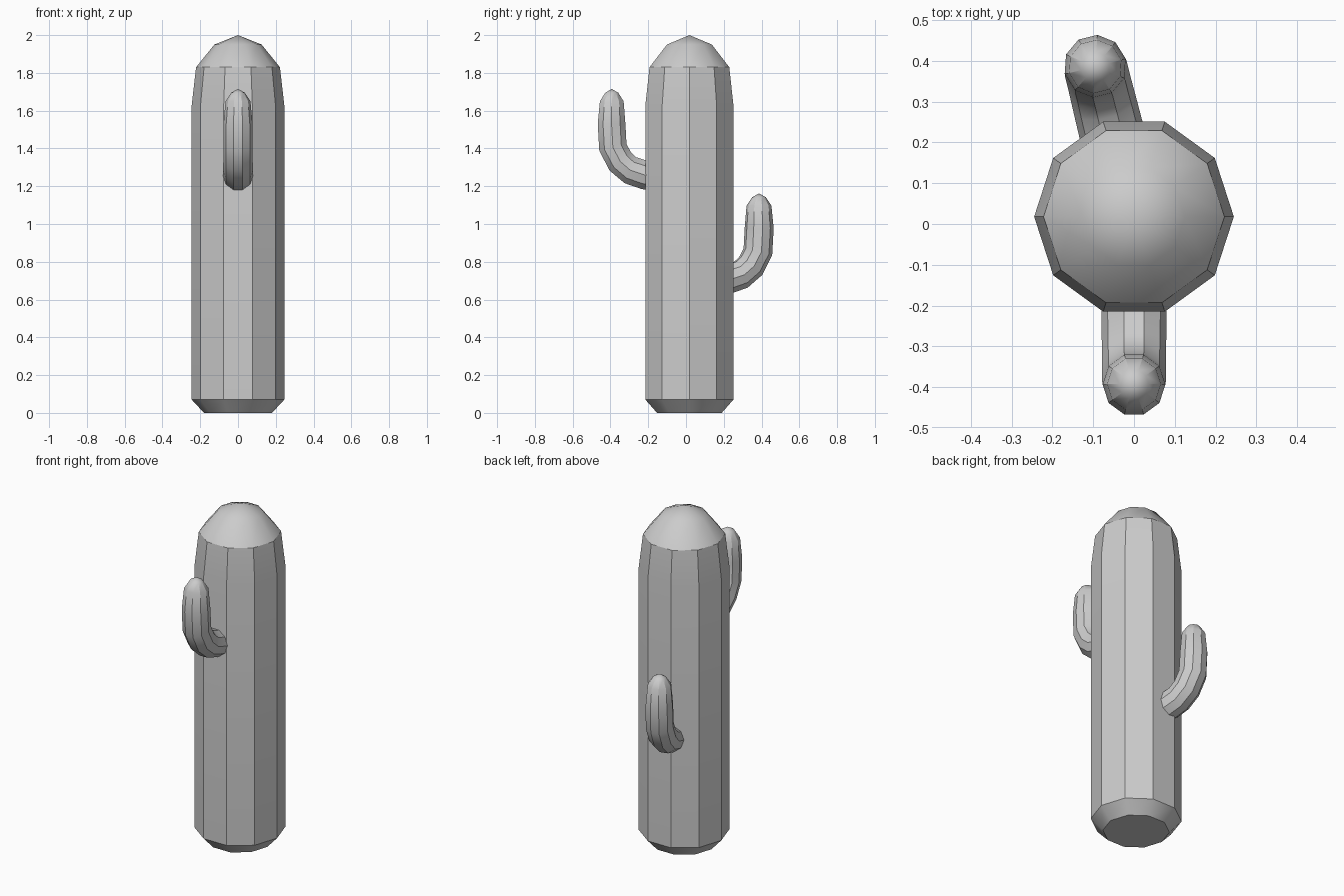
import bpy, bmesh, math
from mathutils import Vector, Matrix

if "Cube" in bpy.data.objects:
    bpy.data.objects.remove(bpy.data.objects["Cube"])

SIDES = 10


def ring_tube(name, rings, rot=0.0, offset=(0, 0, 0), cap_start=True):
    """Skin ten-sided rings along a path in the YZ plane.
    Each ring is (y, z, radius, tilt); tilt 90 points straight up. Radius 0 is a tip."""
    bm = bmesh.new()
    prev = None
    for y, z, r, tilt in rings:
        t = math.radians(tilt)
        side = Vector((1, 0, 0))
        up = Vector((0, math.sin(t), math.cos(t)))
        c = Vector((0, y, z))
        if r == 0:
            cur = [bm.verts.new(c)]
        else:
            cur = [bm.verts.new(c + r * (math.cos(a) * side + math.sin(a) * up))
                   for a in (2 * math.pi * i / SIDES for i in range(SIDES))]
        if prev is None:
            if cap_start:
                bm.faces.new(cur)
        else:
            for i in range(SIDES):
                j = (i + 1) % SIDES
                if len(cur) == 1:
                    bm.faces.new((prev[i], prev[j], cur[0]))
                else:
                    bm.faces.new((prev[i], prev[j], cur[j], cur[i]))
        prev = cur
    bmesh.ops.transform(bm, matrix=Matrix.Translation(offset) @ Matrix.Rotation(rot, 4, 'Z'),
                        verts=bm.verts)
    bmesh.ops.recalc_face_normals(bm, faces=bm.faces)
    me = bpy.data.meshes.new(name)
    bm.to_mesh(me)
    bm.free()
    ob = bpy.data.objects.new(name, me)
    bpy.context.collection.objects.link(ob)
    # Crisp ribs, smooth domed tips
    bpy.ops.object.select_all(action='DESELECT')
    ob.select_set(True)
    bpy.context.view_layer.objects.active = ob
    bpy.ops.object.shade_smooth_by_angle(angle=math.radians(30))
    return ob


# Trunk: chamfered foot, straight body, slight taper, domed top
cy = 0.018
ring_tube("trunk", [(cy, z, r, 90) for z, r in
                    ((0, 0.18), (0.07, 0.245), (1.63, 0.245),
                     (1.83, 0.222), (1.95, 0.125), (2.0, 0))])

# Arm: leaves the trunk sideways, bends upward, ends in a domed tip
arm = [(-0.15, 1.245, 0.08, 8),
       (-0.22, 1.26, 0.08, 14),
       (-0.295, 1.285, 0.079, 24),
       (-0.347, 1.33, 0.078, 50),
       (-0.387, 1.405, 0.078, 76),
       (-0.394, 1.53, 0.077, 90),
       (-0.393, 1.65, 0.066, 90),
       (-0.393, 1.695, 0.036, 90),
       (-0.393, 1.715, 0, 90)]
ring_tube("front_arm", arm)
ring_tube("back_arm", arm, rot=math.radians(194), offset=(0, 0.005, -0.553))
